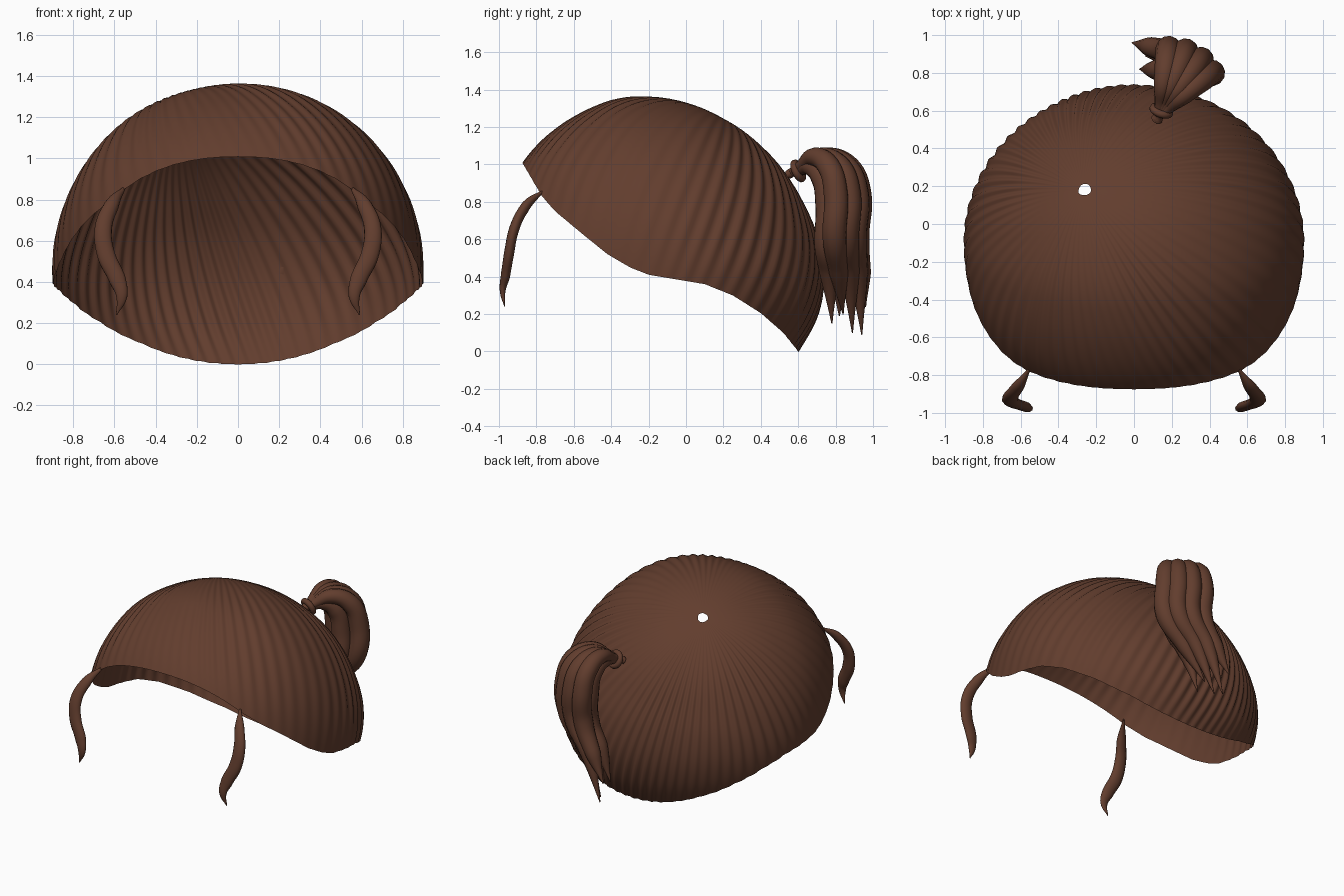
import bpy, bmesh, math
from mathutils import Vector

cube = bpy.data.objects.get("Cube")
if cube:
    bpy.data.objects.remove(cube, do_unlink=True)

brown = bpy.data.materials.new("brown_hair")
brown.use_nodes = True
COLOR = (0.122, 0.047, 0.027, 1)
brown.diffuse_color = COLOR
brown.node_tree.nodes["Principled BSDF"].inputs["Base Color"].default_value = COLOR

CENTRE = Vector((0, -0.1, 0.45))
HALF_WIDTH = 0.9
# Middle outline of the cap (y, z), and height of the hem along y
OUTLINE = [(.6, 0), (.69, .17), (.73, .35), (.715, .55), (.62, .8), (.42, 1.08), (.2, 1.245),
           (0, 1.33), (-.2, 1.36), (-.38, 1.345), (-.52, 1.295), (-.67, 1.21), (-.8, 1.1),
           (-.88, 1), (-.99, .77), (-1.04, .45), (-1, .1), (-.2, -.4), (.4, -.25)]
HEM = [(-.87, 1), (-.77, .83), (-.7, .75), (-.55, .625), (-.42, .52), (-.3, .45), (-.2, .41),
       (-.05, .385), (.1, .36), (.25, .3), (.4, .205), (.52, .1), (.6, 0)]


def finish(name, mesh):
    obj = bpy.data.objects.new(name, mesh)
    bpy.context.collection.objects.link(obj)
    mesh.materials.clear()
    mesh.materials.append(brown)
    for poly in mesh.polygons:
        poly.use_smooth = True
        poly.material_index = 0
    return obj


# Polar form of the outline, smoothly interpolated
polar = sorted((math.atan2(z - CENTRE.z, y - CENTRE.y) % math.tau,
                math.hypot(y - CENTRE.y, z - CENTRE.z)) for y, z in OUTLINE)


def outline_radius(angle):
    angle %= math.tau
    n = len(polar)
    i = max((k for k in range(n) if polar[k][0] <= angle), default=-1)
    a, b = polar[i][0], polar[(i + 1) % n][0]
    t = ((angle - a) % math.tau) / ((b - a) % math.tau)
    p0, p1, p2, p3 = (polar[(i + k) % n][1] for k in (-1, 0, 1, 2))
    return p1 + t / 2 * (p2 - p0 + t * (2 * p0 - 5 * p1 + 4 * p2 - p3
                                        + t * (3 * (p1 - p2) + p3 - p0)))


# Point on the cap in direction d; the front is slightly squarer than an ellipse
def surface(d, swell=1.0):
    r = outline_radius(math.atan2(d.z, d.y))
    power = 2 + 0.3 * max(0, -d.y)
    size = (abs(d.x) / HALF_WIDTH) ** power + (math.hypot(d.y, d.z) / r) ** power
    return CENTRE + d * size ** (-1 / power) * swell


def hem_height(y):
    i = max((k for k in range(len(HEM) - 1) if HEM[k][0] <= y), default=0)
    (y0, z0), (y1, z1) = HEM[i], HEM[i + 1]
    return z0 + (z1 - z0) * (y - y0) / (y1 - y0)


def hem_direction(azimuth):
    low, high = -1.0, 1.4
    for _ in range(26):
        mid = (low + high) / 2
        d = Vector((math.cos(azimuth) * math.cos(mid),
                    math.sin(azimuth) * math.cos(mid), math.sin(mid)))
        p = surface(d)
        if p.z > hem_height(p.y):
            high = mid
        else:
            low = mid
    return d


# Softly ridged cap: locks run from an off-centre crown to the hem
def make_cap(ridges=64, steps=6, rows=36):
    crown = Vector((-.27, .28, .77)).normalized()
    bm = bmesh.new()
    count = ridges * steps
    rings = [[] for _ in range(rows + 1)]
    for i in range(count):
        azimuth = math.tau * i / count
        hem = hem_direction(azimuth)
        wave = math.cos(math.tau * i / steps)
        depth = 0.006 + 0.003 * math.sin(azimuth) + 0.002 * math.sin(azimuth * 5)
        for j in range(rows + 1):
            t = 0.025 + 0.975 * j / rows
            fade = min(1, t * t * 5) * min(1, 0.35 + 4 * (1 - t))
            rings[j].append(bm.verts.new(surface(crown.slerp(hem, t), 1 + depth * wave * fade)))
    for upper, lower in zip(rings, rings[1:]):
        for i in range(count):
            k = (i + 1) % count
            bm.faces.new((upper[i], lower[i], lower[k], upper[k]))
    mesh = bpy.data.meshes.new("hair_cap")
    bm.to_mesh(mesh)
    bm.free()
    return finish("hair_cap", mesh)


# Tapered lock of hair along a path; flat squeezes it front to back
def make_lock(name, points, radii, flat=1.0):
    curve = bpy.data.curves.new(name, "CURVE")
    curve.dimensions = "3D"
    curve.bevel_depth = 1
    curve.bevel_resolution = 4
    curve.resolution_u = 8
    curve.use_fill_caps = True
    spline = curve.splines.new("BEZIER")
    spline.bezier_points.add(len(points) - 1)
    for bp, (x, y, z), r in zip(spline.bezier_points, points, radii):
        bp.co = (x, y / flat, z)
        bp.radius = r
        bp.handle_left_type = bp.handle_right_type = "AUTO"
    helper = bpy.data.objects.new(name + "_path", curve)
    bpy.context.collection.objects.link(helper)
    bpy.context.view_layer.update()
    graph = bpy.context.evaluated_depsgraph_get()
    mesh = bpy.data.meshes.new_from_object(helper.evaluated_get(graph))
    bpy.data.objects.remove(helper, do_unlink=True)
    for v in mesh.vertices:
        v.co.y *= flat
    return finish(name, mesh)


make_cap()

# Face-framing locks
for side, label in ((1, "left"), (-1, "right")):
    path = [(.55, -.76, .86), (.615, -.86, .77), (.655, -.92, .65), (.64, -.945, .53),
            (.585, -.965, .41), (.565, -.98, .33), (.59, -.97, .24)]
    make_lock(label + "_front_lock", [(side * x, y, z) for x, y, z in path],
              [.006, .036, .043, .045, .042, .028, .003], flat=.6)

# Ponytail: locks fan out from the tie, arch over and gather to ragged tips
ROOT = Vector((.13, .57, .95))
LOCKS = [(40, .36, (.10, .84, .20)), (54, .37, (.06, .89, .10)),
         (68, .37, (.03, .94, .09)), (82, .36, (-.01, .96, .24)),
         (48, .25, (.11, .78, .15)), (74, .26, (.03, .82, .19))]
for n, (azimuth, reach, tip) in enumerate(LOCKS):
    a = math.radians(azimuth)
    out = Vector((math.cos(a), math.sin(a), 0)) * reach
    tip = Vector(tip)
    drop = 0 if reach > .3 else .05

    def arch(f, z):
        p = ROOT + out * f
        p.z = z - drop * min(1, f * 2)
        return p
    knee = arch(.97, .62)
    shin = knee.lerp(tip, .5)
    shin.z = .42
    points = [arch(-.08, .945), arch(.18, .99), arch(.5, 1.04), arch(.84, .985),
              arch(1, .84), knee, shin, tip]
    make_lock("ponytail_lock_%d" % (n + 1), points,
              [.022, .030, .050, .062, .066, .066, .052, .003])

# Hair tie
bpy.ops.mesh.primitive_torus_add(major_radius=.045, minor_radius=.02,
                                 major_segments=32, minor_segments=10,
                                 location=(.145, .60, .965))
tie = bpy.context.object
tie.name = "hair_tie"
tie.rotation_euler = Vector((.3, .85, .4)).to_track_quat("Z", "Y").to_euler()
tie.data.materials.append(brown)
bpy.ops.object.shade_smooth()
